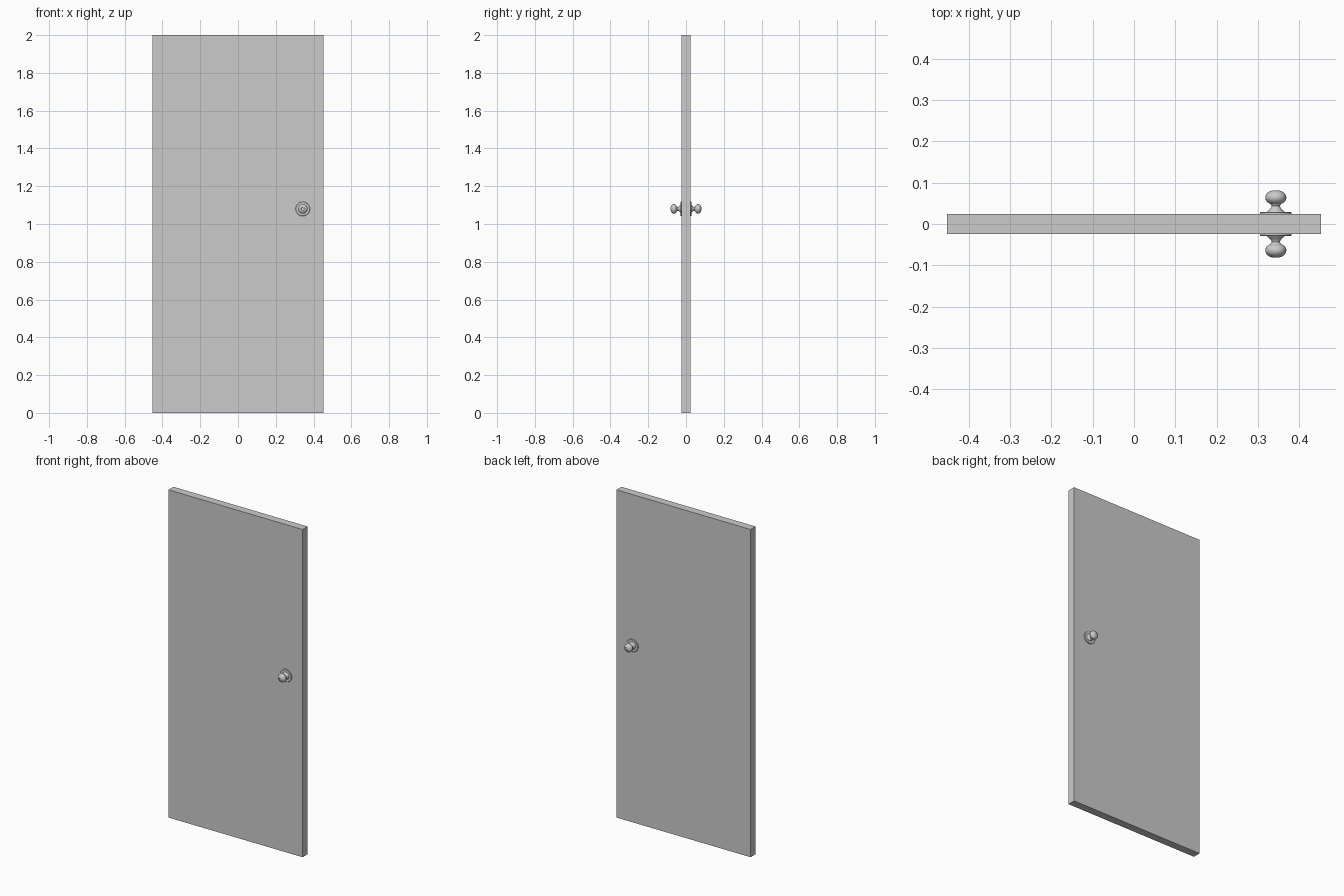
import bpy, bmesh, math
from mathutils import Matrix, Vector

if "Cube" in bpy.data.objects:
    bpy.data.objects.remove(bpy.data.objects["Cube"])


def add_object(name, bm):
    mesh = bpy.data.meshes.new(name)
    bm.to_mesh(mesh)
    bm.free()
    obj = bpy.data.objects.new(name, mesh)
    bpy.context.collection.objects.link(obj)
    return obj


def lathe(name, profile, location, side, steps=40):
    # Spin (radius, distance from door centre) points about the knob axis
    bm = bmesh.new()
    verts = [bm.verts.new((r, 0, h)) for r, h in profile]
    edges = [bm.edges.new(pair) for pair in zip(verts, verts[1:])]
    bmesh.ops.spin(bm, geom=verts + edges, axis=(0, 0, 1), cent=(0, 0, 0),
                   angle=2 * math.pi, steps=steps)
    bmesh.ops.remove_doubles(bm, verts=bm.verts, dist=1e-5)
    turn = Matrix.Rotation(-side * math.pi / 2, 4, 'X')
    bmesh.ops.transform(bm, matrix=Matrix.Translation(location) @ turn, verts=bm.verts)
    bmesh.ops.recalc_face_normals(bm, faces=bm.faces)
    obj = add_object(name, bm)
    bpy.ops.object.select_all(action='DESELECT')
    obj.select_set(True)
    bpy.context.view_layer.objects.active = obj
    bpy.ops.object.shade_smooth_by_angle(angle=math.radians(35))
    return obj


# Door slab
bm = bmesh.new()
bmesh.ops.create_cube(bm, size=1)
bmesh.ops.transform(bm, verts=bm.verts, matrix=Matrix.Translation((0, 0, 1))
                    @ Matrix.Diagonal((0.905, 0.048, 2.0, 1)))
add_object("door_panel", bm)

# Round plate against the door
plate = [(0, 0.022), (0.038, 0.022), (0.038, 0.0275), (0.036, 0.029), (0, 0.029)]

# Flared neck and flattened ball with a shallow dimple at the tip
neck = [(0, 0.026), (0.023, 0.026), (0.022, 0.029), (0.016, 0.034),
        (0.011, 0.040), (0.010, 0.044), (0.012, 0.047)]
ball = [(0.0255 * math.cos(math.radians(a)), 0.064 + 0.018 * math.sin(math.radians(a)))
        for a in range(-60, 67, 9)]
tip = [(0.009, 0.081), (0.008, 0.080), (0, 0.080)]

# Same handle on both faces
for side, label in ((-1, "front"), (1, "back")):
    centre = Vector((0.343, 0, 1.08))
    lathe(label + "_plate", plate, centre, side)
    lathe(label + "_knob", neck + ball + tip, centre, side)
